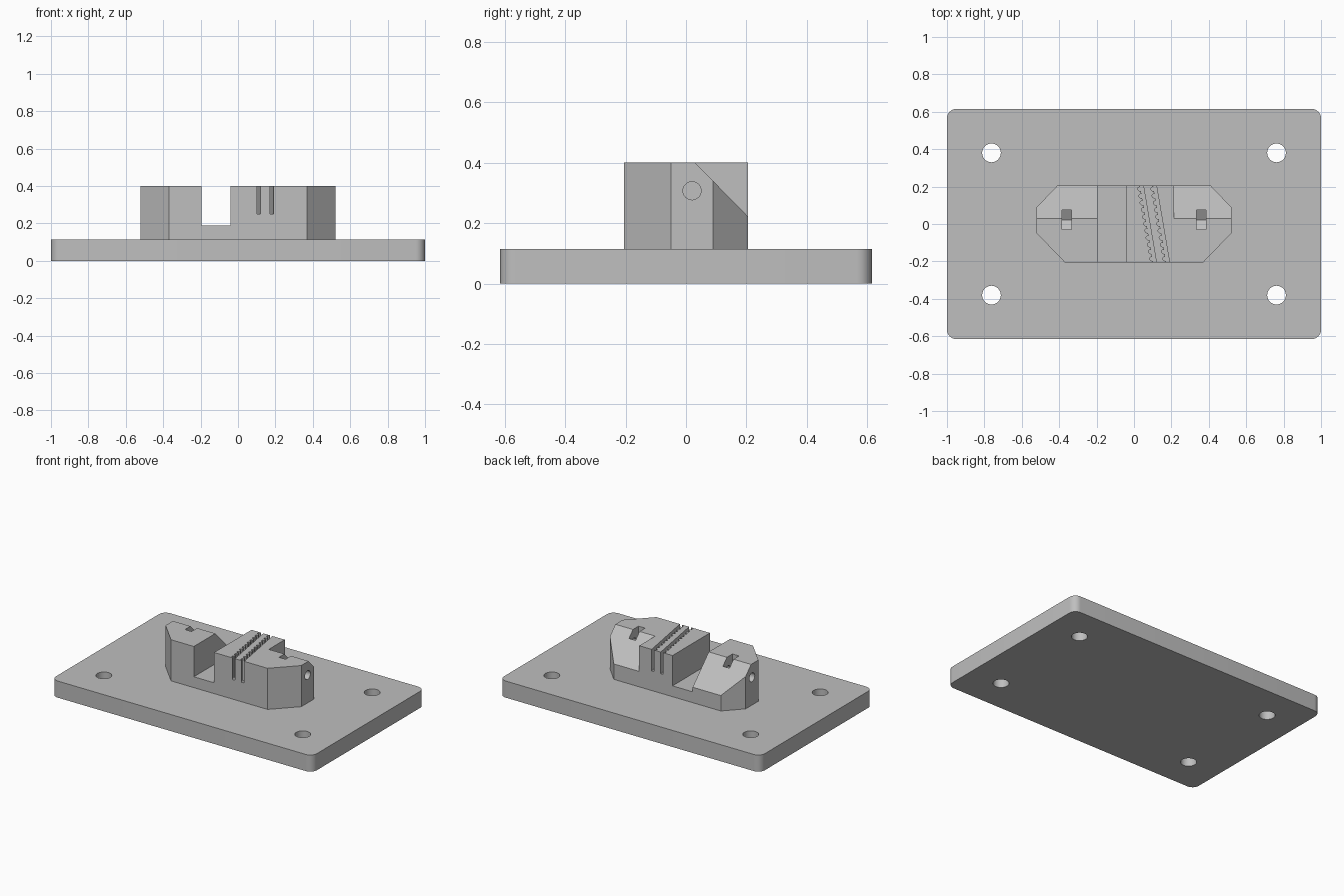
import bpy, bmesh
from math import sin, cos, pi, radians

cube = bpy.data.objects.get("Cube")
if cube:
    bpy.data.objects.remove(cube, do_unlink=True)

grey = bpy.data.materials.new("plain_grey")
grey.use_nodes = True
grey.diffuse_color = (0.52, 0.52, 0.52, 1)
grey.node_tree.nodes["Principled BSDF"].inputs["Base Color"].default_value = (0.52, 0.52, 0.52, 1)


def prism(name, outline, lo, hi, axis="z"):
    """Extrude an outline along z (outline in x, y), or along x (outline in y, z)."""
    bm = bmesh.new()
    place = (lambda a, b, h: (a, b, h)) if axis == "z" else (lambda a, b, h: (h, a, b))
    rings = [[bm.verts.new(place(a, b, h)) for a, b in outline] for h in (lo, hi)]
    for ring in rings:
        bm.faces.new(ring)
    n = len(outline)
    for i in range(n):
        j = (i + 1) % n
        bm.faces.new((rings[0][i], rings[0][j], rings[1][j], rings[1][i]))
    bmesh.ops.recalc_face_normals(bm, faces=bm.faces)
    mesh = bpy.data.meshes.new(name)
    bm.to_mesh(mesh)
    bm.free()
    mesh.materials.append(grey)
    obj = bpy.data.objects.new(name, mesh)
    bpy.context.collection.objects.link(obj)
    return obj


def circle(cx, cy, r, n=32, start=0.0):
    return [(cx + r * cos(start + 2 * pi * i / n), cy + r * sin(start + 2 * pi * i / n))
            for i in range(n)]


def rect(x0, x1, y0, y1):
    return [(x0, y0), (x1, y0), (x1, y1), (x0, y1)]


def activate(obj):
    bpy.ops.object.select_all(action="DESELECT")
    obj.select_set(True)
    bpy.context.view_layer.objects.active = obj


def cut(target, cutter):
    cutter.hide_render = True
    activate(target)
    mod = target.modifiers.new("cut", "BOOLEAN")
    mod.operation = "DIFFERENCE"
    mod.solver = "EXACT"
    mod.object = cutter
    bpy.ops.object.modifier_apply(modifier=mod.name)
    bpy.data.objects.remove(cutter, do_unlink=True)


PLATE, TOP, HALF = 0.115, 0.40, 0.205

# Base plate with rounded corners
R = 0.05
corners = []
for k, (sx, sy) in enumerate([(1, 1), (-1, 1), (-1, -1), (1, -1)]):
    for i in range(9):
        a = (k + i / 8) * pi / 2
        corners.append((sx * (1 - R) + R * cos(a), sy * (0.615 - R) + R * sin(a)))
plate = prism("base_plate", corners, 0, PLATE)

# Four mounting holes
for sx in (-1, 1):
    for sy in (-1, 1):
        cut(plate, prism("hole_cutter", circle(sx * 0.762, sy * 0.38, 0.05), -0.1, 0.3))

# Clamp block with chamfered ends
half_outline = [(0.37, -HALF), (0.52, -0.05), (0.52, 0.09), (0.41, HALF)]
outline = half_outline + [(-x, y) for x, y in reversed(half_outline)]
block = prism("clamp_block", outline, PLATE, TOP)

# Cross slot
cut(block, prism("slot_cutter", rect(-0.195, -0.04, -0.3, 0.3), 0.19, 0.5))

# Sloped back shoulders
slope = [(-0.068, 0.50), (0.303, 0.122), (0.303, 0.50)]
cut(block, prism("left_slope_cutter", slope, 0.215, 0.6, "x"))
cut(block, prism("right_slope_cutter", slope, -0.6, -0.19, "x"))

# Nut pockets and screw holes in both ends
af = 0.0525
low = 0.307 - af / cos(radians(30))
pocket = [(0.022, low), (0.022 + af, low + 0.03), (0.022 + af, 0.5),
          (0.022 - af, 0.5), (0.022 - af, low + 0.03)]
for s in (-1, 1):
    cut(block, prism("nut_cutter", pocket, s * 0.36 - 0.025, s * 0.36 + 0.025, "x"))
    lo, hi = sorted((s * 0.30, s * 0.6))
    cut(block, prism("screw_cutter", circle(0.02, 0.307, 0.03), lo, hi, "x"))

# Two slanted belt grooves, toothed along one side
LEAN, PITCH = -0.07 / 0.41, 0.0373
for edge in (0.085, 0.155):
    def lean(x, y):
        return (edge + x + LEAN * y, y)
    path = [lean(0, -0.24), lean(0, 0.24)]
    for k in range(6, -7, -1):
        y = k * PITCH
        for i in range(7):
            t = pi * i / 6
            path.append(lean(-0.018 - 0.015 * sin(t) ** 0.7 if 0 < i < 6 else -0.018,
                             y + 0.011 * cos(t)))
    cut(block, prism("groove_cutter", path, 0.25, 0.5))

# Smooth round walls, crisp edges
for obj in (plate, block):
    activate(obj)
    bpy.ops.object.shade_smooth_by_angle(angle=radians(30))
